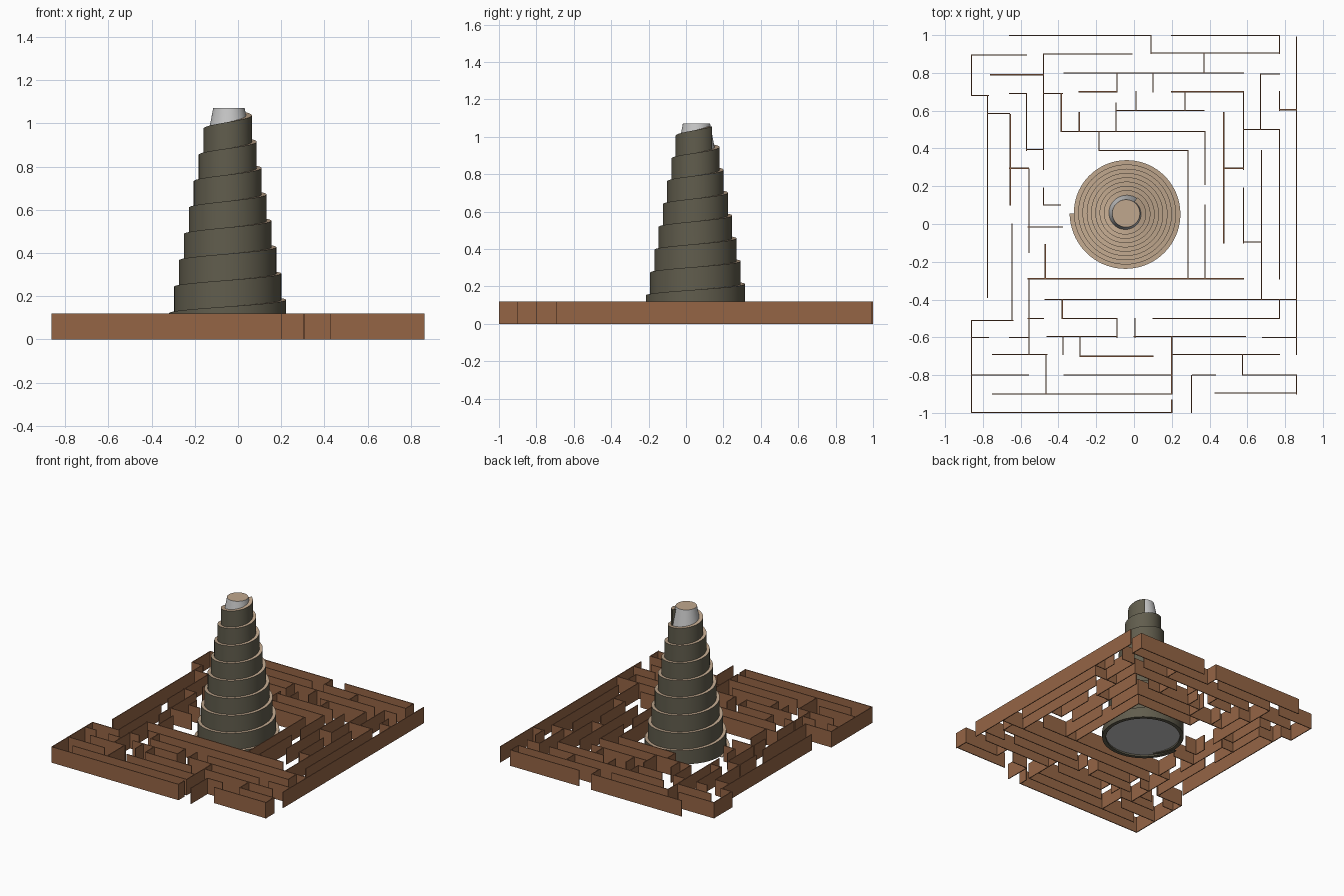
import bpy, bmesh, math
from mathutils import Matrix, Vector

default_cube = bpy.data.objects.get("Cube")
if default_cube:
    bpy.data.objects.remove(default_cube, do_unlink=True)


def make_material(name, red, green, blue):
    material = bpy.data.materials.new(name)
    material.use_nodes = True
    colour = (red, green, blue, 1)
    material.diffuse_color = colour
    shader = material.node_tree.nodes["Principled BSDF"]
    shader.inputs["Base Color"].default_value = colour
    shader.inputs["Roughness"].default_value = 0.8
    return material


wall_brown = make_material("wall brown", 0.30, 0.13, 0.06)
dark_stone = make_material("dark stone", 0.12, 0.11, 0.075)
path_tan = make_material("path tan", 0.53, 0.39, 0.27)
core_grey = make_material("core grey", 0.57, 0.57, 0.57)


def finish(bm, name, materials, smooth=False):
    """Turn a bmesh into a named object with its materials."""
    bmesh.ops.recalc_face_normals(bm, faces=bm.faces)
    bm.normal_update()
    mesh = bpy.data.meshes.new(name)
    bm.to_mesh(mesh)
    bm.free()
    for material in materials:
        mesh.materials.append(material)
    obj = bpy.data.objects.new(name, mesh)
    bpy.context.collection.objects.link(obj)
    if smooth:
        bpy.ops.object.select_all(action="DESELECT")
        obj.select_set(True)
        bpy.context.view_layer.objects.active = obj
        bpy.ops.object.shade_smooth_by_angle(angle=math.radians(35))
    return obj


# Maze walls, in hundredths of a unit
WALL_HEIGHT = 0.12
WALL_THICKNESS = 0.006

# Walls running along x: (y, start x, end x)
cross_runs = [
    (100, -66, 9), (100, 20, 77), (89.5, -86, -57), (90, -48, -1),
    (90.5, 9, 77), (79, -76, -48), (80, -37, 58), (79.5, 67, 77),
    (68, -86, -77), (69, -66, -57), (69, -48, -38), (70, -29, -9),
    (70, 20, 58), (60, -9, 37), (58.5, -77, -66), (60.5, 77, 86),
    (49, -38, 37), (50, 58, 77), (39.5, -57, -48), (39, -18, 28),
    (29.5, -66, -56), (29.5, 48, 58), (10, -48, -39), (-1.5, -56, -38),
    (-9.5, 58, 67), (-29, -56, 58), (-40, -47, 86), (-51, -86, -64),
    (-50, -56, -48), (-50, -38, -9), (-50, 10, 77), (-60, -86, -77),
    (-60, -66, -56), (-59.5, -46, -9), (-59.5, 0, 59), (-60, 68, 86),
    (-69, -75, -46), (-70, -28, 10), (-69, 20, 77), (-80, -86, -56),
    (-80, -37, 20), (-80, 31, 43), (-80, 58, 86), (-90, -75, 20),
    (-89.5, 43, 86), (-100, -86, 20),
]

# Walls running along y: (x, start y, end y)
long_runs = [
    (-86, 68, 89), (-77.5, -39, 68), (-65.5, 10, 58), (-64.5, -51, 0),
    (-57, 39, 69), (-55.5, -15, 29), (-55.5, -69, -29), (-48, 29, 90),
    (-48, 10, 19), (-47, -29, -11), (-38.5, 49, 69), (-29, 49, 59),
    (-18.5, 39, 49), (-9, 70, 80), (-9.5, 49, 64), (1, 60, 70),
    (10, 70, 80), (9, 90, 100), (27, 60, 70), (37, 80, 90),
    (28.5, -29, 39), (37.5, 21, 49), (37.5, -29, 10), (47.5, -10, 59),
    (58, 29, 70), (58, -10, 19), (67, 50, 79), (67.5, -40, 39),
    (77, 90, 100), (77, 60, 70), (77, -29, 50), (77, -50, -40),
    (86, -69, 99), (-38, -50, -40), (-37.5, -69, -60), (-28.5, -70, -60),
    (-46.5, -90, -69), (-9, -60, -50), (0.5, -60, -50), (20, -90, -60),
    (20, -100, -93), (30.5, -100, -80), (57.5, -80, -69), (86, -90, -80),
    (-86, -100, -51),
]


def build_walls(name, runs, along_x):
    bm = bmesh.new()
    half = WALL_THICKNESS / 2
    limit = 1 - half
    for line, start, end in runs:
        line = max(-limit, min(limit, line / 100))
        middle = (start + end) / 200
        length = (end - start) / 100
        length = min(length + WALL_THICKNESS, 2 * (1 - abs(middle)))
        if along_x:
            centre, size = (middle, line), (length, WALL_THICKNESS)
        else:
            centre, size = (line, middle), (WALL_THICKNESS, length)
        place = Matrix.Translation((*centre, WALL_HEIGHT / 2))
        scale = Matrix.Diagonal((*size, WALL_HEIGHT, 1))
        bmesh.ops.create_cube(bm, size=1, matrix=place @ scale)
    return finish(bm, name, [wall_brown])


build_walls("maze_cross_walls", cross_runs, True)
build_walls("maze_long_walls", long_runs, False)

# Tower proportions
CENTRE = Vector((-0.042, 0.056, 0))
PITCH = 0.122
SHRINK = 0.0227
BASE_RADIUS = 0.299
LEDGE = 0.027
TOP = 1.07
TURNS = 8.65
STEPS = 72


# Tapered core with a tan cap
def build_core():
    bm = bmesh.new()
    bottom = 0.012
    base = BASE_RADIUS - LEDGE
    bmesh.ops.create_cone(
        bm, cap_ends=True, segments=STEPS,
        radius1=base, radius2=base - TOP * SHRINK / PITCH,
        depth=TOP - bottom,
        matrix=Matrix.Translation(CENTRE + Vector((0, 0, (TOP + bottom) / 2))))
    bm.normal_update()
    for face in bm.faces:
        face.material_index = 1 if face.normal.z > 0.9 else 0
    finish(bm, "tower_core", [core_grey, path_tan], smooth=True)


# Spiral ramp climbing anticlockwise from the -x side
def build_ramp():
    bm = bmesh.new()
    count = round(TURNS * STEPS)
    rings = []
    for i in range(count + 1):
        turn = i / STEPS
        angle = math.pi + turn * math.tau
        outer = BASE_RADIUS - SHRINK * turn
        top = max(0.003, PITCH * turn)
        low = max(0, PITCH * (turn - 1))
        corners = [(outer, low), (outer, top),
                   (outer - LEDGE, top), (outer - LEDGE, low)]
        rings.append([
            bm.verts.new(CENTRE + Vector((r * math.cos(angle), r * math.sin(angle), z)))
            for r, z in corners])
    for a, b in zip(rings, rings[1:]):
        for side in range(4):
            after = (side + 1) % 4
            face = bm.faces.new((a[side], b[side], b[after], a[after]))
            face.material_index = 1 if side == 1 else 0
    bm.faces.new(rings[0])
    bm.faces.new(rings[-1])
    finish(bm, "spiral_ramp", [dark_stone, path_tan], smooth=True)


build_core()
build_ramp()
